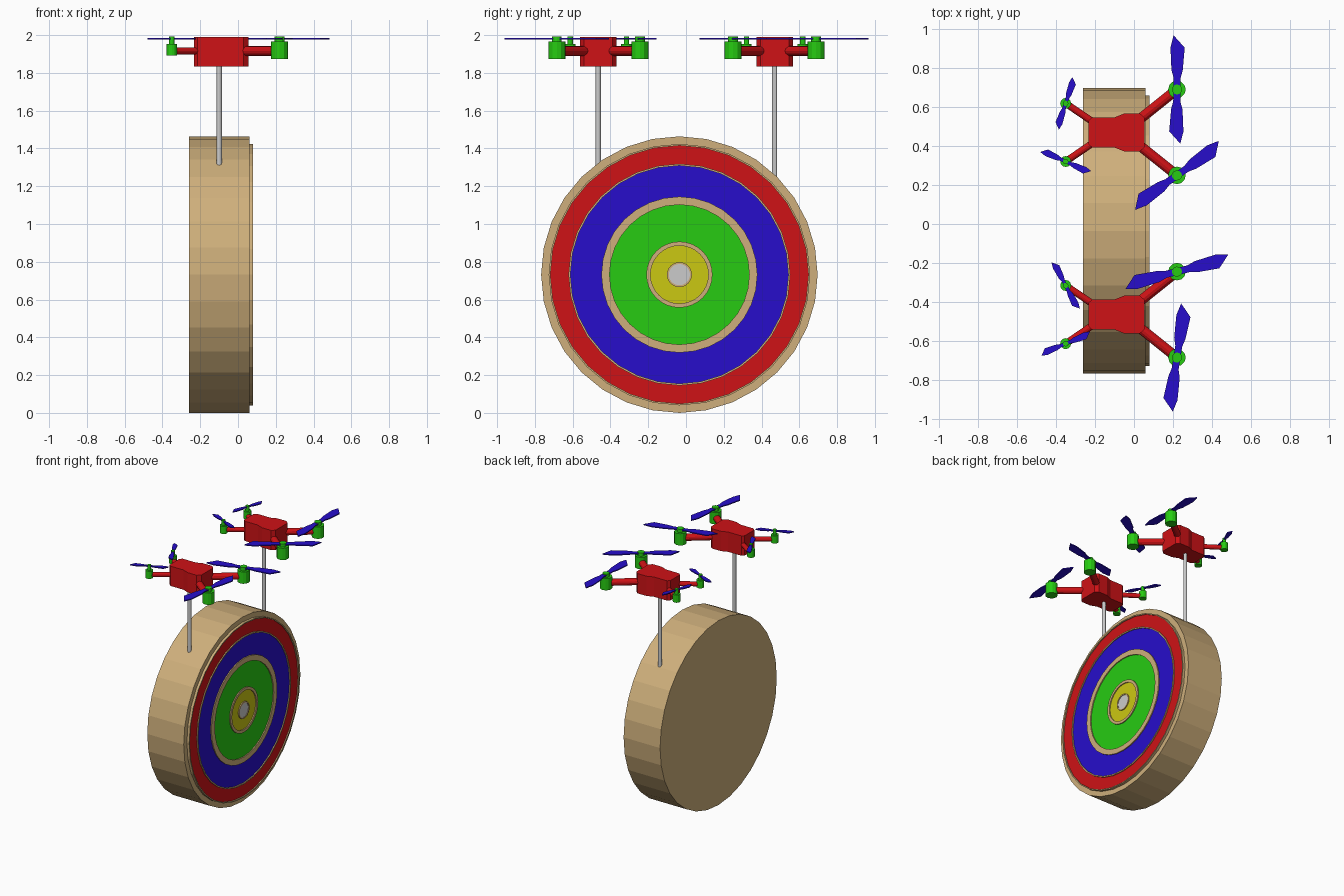
import bpy, bmesh, math
from mathutils import Vector

if "Cube" in bpy.data.objects:
    bpy.data.objects.remove(bpy.data.objects["Cube"])


def material(name, rgb):
    m = bpy.data.materials.new(name)
    m.diffuse_color = (*rgb, 1)
    m.use_nodes = True
    m.node_tree.nodes["Principled BSDF"].inputs["Base Color"].default_value = m.diffuse_color
    return m


TAN = material("tan", (0.62, 0.43, 0.20))
RED = material("red", (0.62, 0.006, 0.008))
BLUE = material("blue", (0.02, 0.004, 0.60))
GREEN = material("green", (0.02, 0.60, 0.006))
YELLOW = material("yellow", (0.60, 0.58, 0.006))


def finish(name, bm, mat):
    bmesh.ops.recalc_face_normals(bm, faces=bm.faces)
    me = bpy.data.meshes.new(name)
    bm.to_mesh(me)
    bm.free()
    ob = bpy.data.objects.new(name, me)
    bpy.context.collection.objects.link(ob)
    if mat:
        me.materials.append(mat)
    return ob


def disc_part(name, profile, mat, closed=False, n=32, cy=-0.035, cz=0.732):
    """Turn an (x, radius) profile around the board's x axis."""
    bm = bmesh.new()
    rings = []
    for x, r in profile:
        rings.append([bm.verts.new((x, cy + r * math.cos(2 * math.pi * i / n),
                                    cz + r * math.sin(2 * math.pi * i / n)))
                      for i in range(n)])
    pairs = list(zip(rings, rings[1:]))
    if closed:
        pairs.append((rings[-1], rings[0]))
    else:
        bm.faces.new(rings[0])
        bm.faces.new(rings[-1])
    for a, b in pairs:
        for i in range(n):
            j = (i + 1) % n
            bm.faces.new((a[i], a[j], b[j], b[i]))
    return finish(name, bm, mat)


def ring(name, r_in, r_out, x1, mat):
    disc_part(name, [(0.055, r_in), (0.055, r_out), (x1, r_out), (x1, r_in)], mat, True)


def prism(name, outline, z0, z1, mat):
    """Extrude a flat outline upwards."""
    bm = bmesh.new()
    face = bm.faces.new([bm.verts.new((x, y, z0)) for x, y in outline])
    ext = bmesh.ops.extrude_face_region(bm, geom=[face])
    for v in ext["geom"]:
        if isinstance(v, bmesh.types.BMVert):
            v.co.z = z1
    return finish(name, bm, mat)


def rod(name, a, b, r, mat, n=12):
    a, b = Vector(a), Vector(b)
    bm = bmesh.new()
    bmesh.ops.create_cone(bm, cap_ends=True, segments=n, radius1=r, radius2=r,
                          depth=(b - a).length)
    rot = (b - a).to_track_quat('Z', 'Y')
    for v in bm.verts:
        v.co = rot @ v.co + (a + b) / 2
    return finish(name, bm, mat)


# Target board: thick drum with a slightly raised face
disc_part("board", [(-0.26, 0.732), (0.06, 0.732)], TAN)
disc_part("board_face", [(0.05, 0.69), (0.066, 0.69)], TAN)

# Raised tan rims between the coloured rings
for nm, ri, ro in (("outer", 0.683, 0.692), ("red_blue", 0.577, 0.587),
                   ("blue_green", 0.37, 0.413), ("green_yellow", 0.153, 0.175),
                   ("centre", 0.056, 0.066)):
    ring("rim_" + nm, ri, ro, 0.08, TAN)

# Coloured scoring rings and grey bullseye
ring("red_ring", 0.587, 0.683, 0.072, RED)
ring("blue_ring", 0.413, 0.577, 0.072, BLUE)
ring("green_ring", 0.175, 0.37, 0.072, GREEN)
ring("yellow_ring", 0.066, 0.153, 0.072, YELLOW)
disc_part("bullseye", [(0.055, 0.056), (0.076, 0.056)], None)


def blade(name, x, y, angle, s):
    """Two-bladed propeller: half outline repeated with a half turn."""
    half = [(0.06, -0.018), (0.10, -0.028), (0.215, -0.036), (0.277, 0.022),
            (0.215, 0.037), (0.10, 0.030), (0.06, 0.018)]
    pts = half + [(-u, -v) for u, v in half]
    c, sn = math.cos(math.radians(angle)), math.sin(math.radians(angle))
    prism(name, [(x + s * (u * c - v * sn), y + s * (u * sn + v * c)) for u, v in pts],
          1.978, 1.986, BLUE)


def drone(tag, cy, angles):
    # Hull outline, mirrored across its long axis
    side = [(-0.233, 0.06), (-0.215, 0.077), (-0.10, 0.077),
            (-0.05, 0.097), (0.03, 0.097), (0.055, 0.075)]
    outline = side + [(x, -y) for x, y in reversed(side)]
    prism(tag + "_body", [(x, y + cy) for x, y in outline], 1.833, 1.99, RED)
    # Hanging rod into the board
    rod(tag + "_hanger", (-0.10, cy, 1.20), (-0.10, cy, 1.85), 0.014, None)
    # Arms, motors and propellers: front pair large, rear pair small
    k = 0
    for size, root, tip, arm_r, mot_r, hub_r, z0, z1, s in (
            ("front", (0.02, 0.06), (0.22, 0.22), 0.026, 0.045, 0.026, 1.873, 1.966, 1.0),
            ("rear", (-0.19, 0.04), (-0.35, 0.149), 0.018, 0.028, 0.014, 1.892, 1.952, 0.5)):
        for sgn, lab in ((1, "left"), (-1, "right")):
            nm = f"{tag}_{size}_{lab}"
            x, y = tip[0], cy + sgn * tip[1]
            rod(nm + "_arm", (root[0], cy + sgn * root[1], 1.916), (x, y, 1.916), arm_r, RED)
            rod(nm + "_motor", (x, y, z0), (x, y, z1), mot_r, GREEN)
            rod(nm + "_hub", (x, y, z1 - 0.01), (x, y, 1.992), hub_r, GREEN)
            blade(nm + "_propeller", x, y, angles[k], s)
            k += 1


drone("left_drone", 0.469, (89, 35, 71, -25))
drone("right_drone", -0.464, (14, 81, 117, 22))
